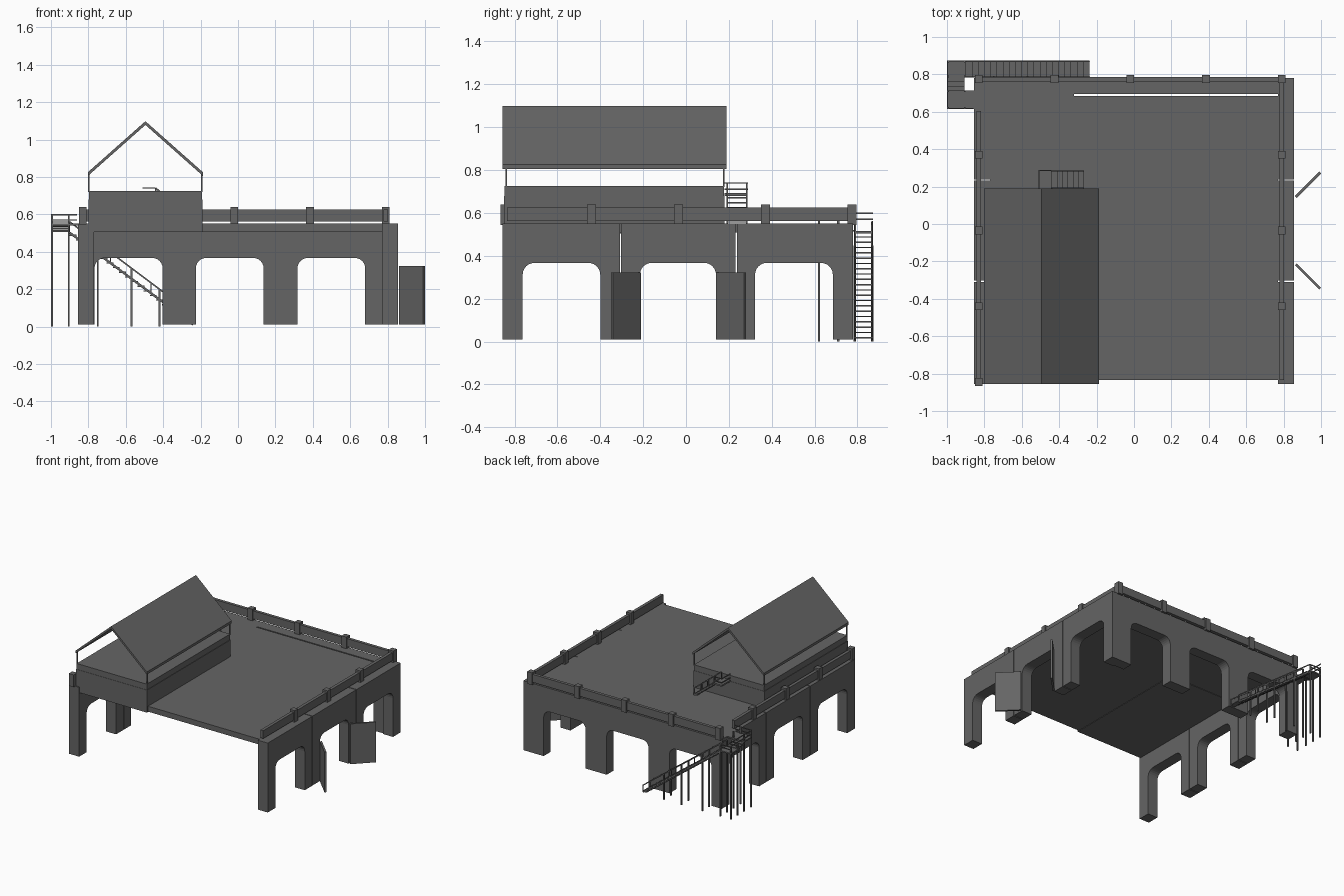
import bpy, bmesh, math
from mathutils import Vector

if "Cube" in bpy.data.objects:
    bpy.data.objects.remove(bpy.data.objects["Cube"], do_unlink=True)

GREY = (0.13, 0.13, 0.13, 1)
mat = bpy.data.materials.new("dark_grey")
mat.use_nodes = True
mat.diffuse_color = GREY
mat.node_tree.nodes["Principled BSDF"].inputs["Base Color"].default_value = GREY


def finish(name, bm):
    bmesh.ops.recalc_face_normals(bm, faces=bm.faces)
    mesh = bpy.data.meshes.new(name)
    bm.to_mesh(mesh)
    bm.free()
    mesh.materials.append(mat)
    obj = bpy.data.objects.new(name, mesh)
    bpy.context.collection.objects.link(obj)
    return obj


def add_box(bm, x, y, z):
    """Box from (min, max) pairs."""
    verts = bmesh.ops.create_cube(bm, size=1)["verts"]
    for v in verts:
        v.co = Vector([(a + b) / 2 + c * (b - a) for (a, b), c in zip((x, y, z), v.co)])


def boxes(name, items):
    bm = bmesh.new()
    for item in items:
        add_box(bm, *item)
    return finish(name, bm)


def around(c, half):
    return (c - half, c + half)


def prism(name, profile, place, offset):
    """Extrude a 2D profile; place maps (u, z) to a 3D point."""
    bm = bmesh.new()
    face = bm.faces.new([bm.verts.new(place(u, z)) for u, z in profile])
    ext = bmesh.ops.extrude_face_region(bm, geom=[face])["geom"]
    bmesh.ops.translate(bm, vec=offset, verts=[v for v in ext if isinstance(v, bmesh.types.BMVert)])
    return finish(name, bm)


def bar(bm, a, b, width, height):
    """Straight bar between two points lying in a plane of constant y."""
    a, b = Vector(a), Vector(b)
    d = b - a
    verts = bmesh.ops.create_cube(bm, size=1)["verts"]
    rot = d.to_track_quat("X", "Z").to_matrix()
    for v in verts:
        v.co = (a + b) / 2 + rot @ Vector((v.co.x * d.length, v.co.y * width, v.co.z * height))


# Arched wall modules
BASE, ARCH, TOP, R = 0.01, 0.367, 0.55, 0.055


def arch_profile(start, end, left, right):
    pts = [(start, TOP), (start, BASE), (left, BASE)]
    for i in range(7):
        t = math.pi - i * math.pi / 12
        pts.append((left + R + R * math.cos(t), ARCH - R + R * math.sin(t)))
    for i in range(7):
        t = math.pi / 2 - i * math.pi / 12
        pts.append((right - R + R * math.cos(t), ARCH - R + R * math.sin(t)))
    return pts + [(right, BASE), (end, BASE), (end, TOP)]


SIDE = [(-0.855, -0.309, -0.762, -0.4), (-0.303, 0.232, -0.215, 0.14), (0.238, 0.78, 0.322, 0.685)]
BACK = [(-0.855, -0.313, -0.767, -0.403), (-0.313, 0.228, -0.225, 0.137), (0.228, 0.855, 0.318, 0.68)]
for i, module in enumerate(SIDE):
    for side, x in (("right", -0.855), ("left", 0.77)):
        prism(f"{side}_arch_wall_{i + 1}", arch_profile(*module),
              lambda u, z, x=x: (x, u, z), (0.085, 0, 0))
for i, module in enumerate(BACK):
    prism(f"back_arch_wall_{i + 1}", arch_profile(*module), lambda u, z: (u, 0.695, z), (0, 0.085, 0))

# Deck, with a narrow slot in front of the back wall
boxes("deck", [((-0.77, 0.77), (-0.835, 0.685), (0.508, 0.55)),
               ((-0.77, -0.32), (0.685, 0.695), (0.508, 0.55))])

# Parapet rails and posts
boxes("parapet_rails", [
    (around(-0.83, 0.012), (-0.835, 0.605), (0.563, 0.625)),
    (around(0.79, 0.012), (-0.835, 0.775), (0.563, 0.625)),
    ((-0.83, 0.79), around(0.775, 0.012), (0.563, 0.625))])
STEP = 0.405
posts = []
for i in range(5):
    posts.append((-0.83, -0.845 + i * STEP))
    posts.append((-0.83 + i * STEP, 0.775))
    if i > 0:
        posts.append((0.79, -0.845 + i * STEP))
boxes("parapet_posts", [(around(x, 0.021), around(y, 0.021), (0.545, 0.64))
                        for x, y in dict.fromkeys((round(x, 3), round(y, 3)) for x, y in posts)])

# Raised house base, thin columns and gable roof
boxes("house_base", [((-0.8, -0.19), (-0.848, 0.18), (0.505, 0.68)),
                     ((-0.797, -0.193), (-0.846, 0.178), (0.68, 0.725))])
boxes("roof_columns", [(around(x, 0.004), around(y, 0.004), (0.72, 0.82))
                       for x in (-0.797, -0.194) for y in (-0.838, 0.176)])
RIDGE, T = -0.495, 0.02
roof = [(-0.803, 0.805), (-0.803, 0.805 + T), (RIDGE, 1.098), (-0.187, 0.805 + T),
        (-0.187, 0.805), (RIDGE, 1.098 - T)]
prism("gable_roof", roof, lambda u, z: (u, -0.855, z), (0, 1.045, 0))

# Open doors on the left side
for name, y, s in (("front_door", -0.215, -1), ("rear_door", 0.145, 1)):
    n = 0.005
    outline = [(0.865 - n, y + s * n), (0.865 + n, y - s * n),
               (0.995 + n, y + s * (0.13 - n)), (0.995 - n, y + s * (0.13 + n))]
    prism(name, outline, lambda u, v: (u, v, BASE), (0, 0, 0.313))


# Stair flights descending towards +x
def flight(name, start, end, z_top, z_low, y0, y1, count, rail):
    bm = bmesh.new()
    run, rise = (end - start) / count, (z_top - z_low) / count
    for i in range(count):
        z = z_top - rise * (i + 1)
        add_box(bm, (start + i * run, start + (i + 1.1) * run), (y0, y1), (z, z + 0.006))
    for y in (y0 + 0.003, y1 - 0.003):
        bar(bm, (start, y, z_top - 0.008), (end, y, z_low - 0.004), 0.005, 0.012)
        bar(bm, (start, y, z_top + rail), (end, y, z_low + rail), 0.006, 0.008)
        for t in (0, 0.33, 0.66, 1):
            x, z = start + t * (end - start), z_top + t * (z_low - z_top)
            add_box(bm, around(x, 0.003), around(y, 0.003), (z - 0.005, z + rail))
    return finish(name, bm)


flight("main_stairs", -0.9, -0.24, 0.51, 0.015, 0.783, 0.873, 20, 0.05)
flight("house_stairs", -0.44, -0.27, 0.69, 0.555, 0.19, 0.286, 6, 0.05)
boxes("house_landing", [((-0.51, -0.44), (0.18, 0.288), (0.68, 0.692))])
boxes("house_landing_rail", [((-0.51, -0.44), around(0.286, 0.003), around(z, 0.003)) for z in (0.71, 0.74)]
      + [(around(-0.508, 0.003), (0.18, 0.288), around(z, 0.003)) for z in (0.71, 0.74)])

# Corner landings joined by a short flight
boxes("stair_landings", [((-1, -0.85), (0.615, 0.715), (0.54, 0.55)),
                         ((-1, -0.9), (0.783, 0.873), (0.505, 0.515))])
boxes("landing_steps", [((-1, -0.905), (0.712 + i * 0.024, 0.738 + i * 0.024), around(0.535 - i * 0.009, 0.003))
                        for i in range(3)])
boxes("landing_rails",
      [(around(-0.997, 0.003), (0.615, 0.873), around(z, 0.003)) for z in (0.57, 0.598)]
      + [((-1, -0.86), around(0.618, 0.003), around(z, 0.003)) for z in (0.57, 0.598)]
      + [((-1, -0.9), around(0.87, 0.003), around(z, 0.003)) for z in (0.54, 0.56)])

# Support posts under landings and stairs
supports = [(x, y, 0.6) for x in (-0.995, -0.905) for y in (0.62, 0.71)]
supports += [(x, y, 0.56) for x in (-0.995, -0.905) for y in (0.788, 0.868)]
for x in (-0.75, -0.57, -0.42):
    supports += [(x, y, 0.51 - (x + 0.9) * 0.75 + 0.05) for y in (0.786, 0.87)]
boxes("stair_supports", [(around(x, 0.005), around(y, 0.005), (0, top)) for x, y, top in supports])
